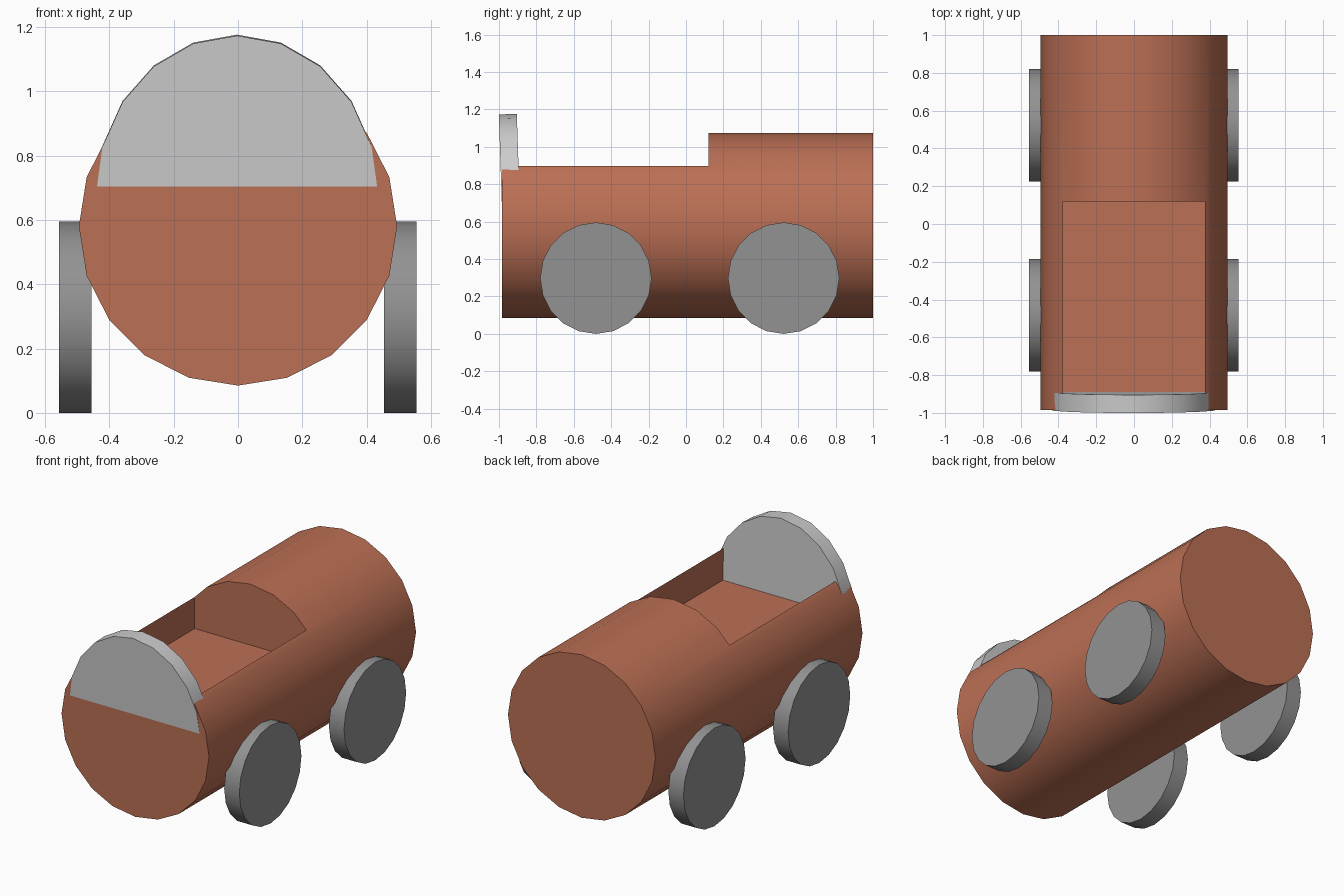
import bpy, bmesh
from math import radians
from mathutils import Matrix

if "Cube" in bpy.data.objects:
    bpy.data.objects.remove(bpy.data.objects["Cube"])


def material(name, rgb):
    m = bpy.data.materials.new(name)
    m.diffuse_color = (*rgb, 1)
    m.use_nodes = True
    m.node_tree.nodes["Principled BSDF"].inputs["Base Color"].default_value = m.diffuse_color
    return m


def make_object(name, bm, mat=None):
    mesh = bpy.data.meshes.new(name)
    bm.to_mesh(mesh)
    bm.free()
    ob = bpy.data.objects.new(name, mesh)
    bpy.context.collection.objects.link(ob)
    if mat:
        mesh.materials.append(mat)
    return ob


def drum(name, loc, rx, rz, depth, rot, mat=None):
    """20-sided capped cylinder; local x/y radii rx/rz, then rotated and placed."""
    bm = bmesh.new()
    bmesh.ops.create_cone(bm, cap_ends=True, segments=20, radius1=1, radius2=1, depth=1,
                          matrix=Matrix.Translation(loc) @ rot @ Matrix.Diagonal((rx, rz, depth, 1)))
    return make_object(name, bm, mat)


def smooth(ob):
    bpy.ops.object.select_all(action='DESELECT')
    ob.select_set(True)
    bpy.context.view_layer.objects.active = ob
    bpy.ops.object.shade_smooth_by_angle(angle=radians(30))


brown = material("brown_paint", (0.5, 0.16, 0.09))
dark = material("dark_grey", (0.29, 0.29, 0.29))

# Barrel body lying along y
body = drum("body", (0, 0.0075, 0.58), 0.495, 0.495, 1.985, Matrix.Rotation(radians(90), 4, 'X'), brown)

# Open cockpit cut out of the front half
bm = bmesh.new()
bmesh.ops.create_cube(bm, size=1, matrix=Matrix.Translation((0, -0.54, 1.105)) @ Matrix.Diagonal((0.75, 1.32, 0.8, 1)))
cutter = make_object("cockpit_cutter", bm)
cut = body.modifiers.new("cockpit", 'BOOLEAN')
cut.operation, cut.solver, cut.object = 'DIFFERENCE', 'EXACT', cutter
bpy.context.view_layer.objects.active = body
bpy.ops.object.modifier_apply(modifier=cut.name)
bpy.data.objects.remove(cutter)
smooth(body)

# Front shield disc, leaning slightly forward
smooth(drum("front_shield", (-0.003, -0.936, 0.675), 0.44, 0.5, 0.096, Matrix.Rotation(radians(91.9), 4, 'X')))

# Four wheels
for side, x in (("left", -0.506), ("right", 0.504)):
    for end, y in (("front", -0.482), ("rear", 0.522)):
        smooth(drum(f"{end}_{side}_wheel", (x, y, 0.298), 0.298, 0.298, 0.101,
                    Matrix.Rotation(radians(90), 4, 'Y'), dark))
